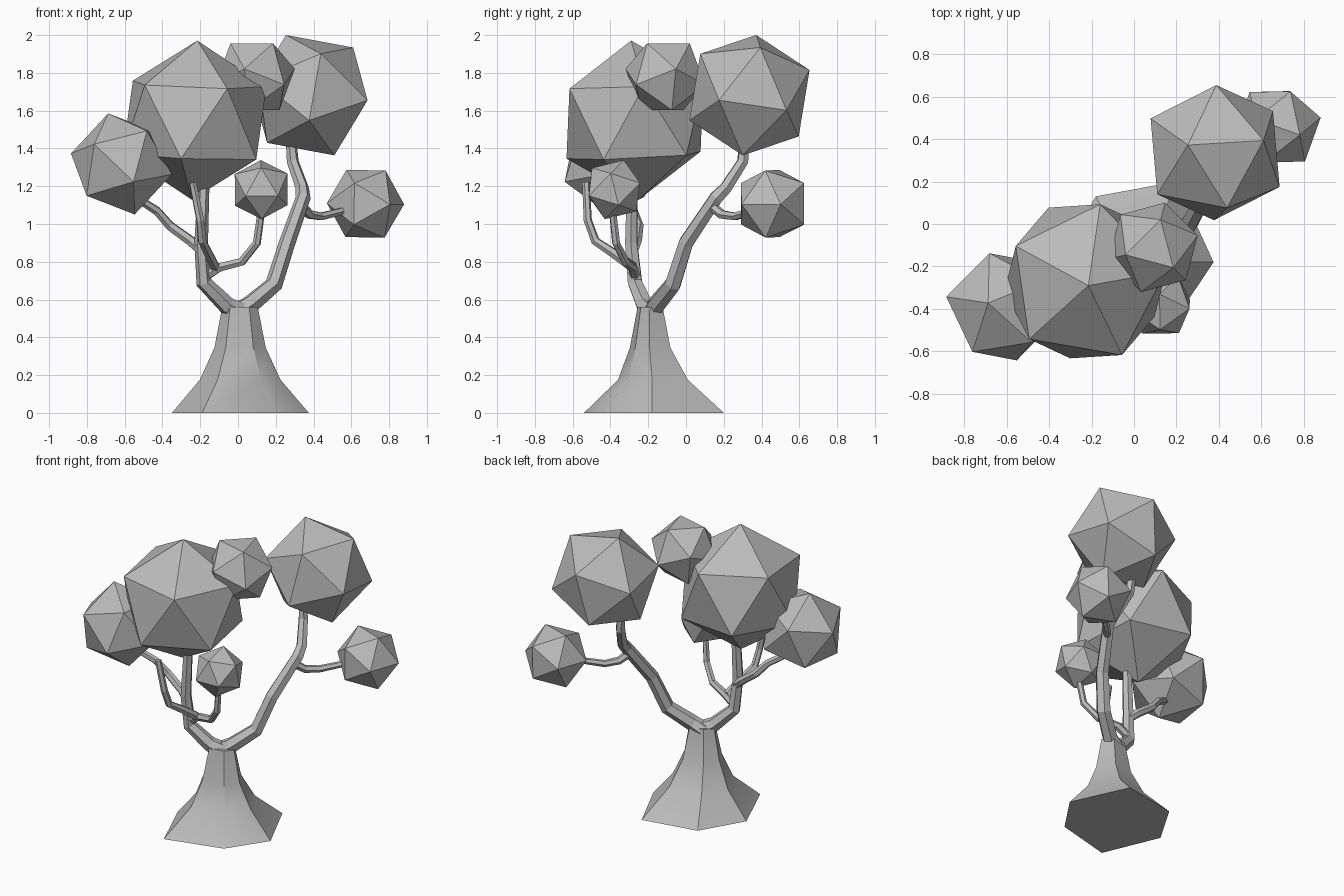
import bpy
import bmesh
from math import radians
from mathutils import Vector, Matrix

cube = bpy.data.objects.get("Cube")
if cube:
    bpy.data.objects.remove(cube, do_unlink=True)

# One plain grey for the whole tree
grey = bpy.data.materials.new("plain_grey")
grey.use_nodes = True
grey.diffuse_color = (0.5, 0.5, 0.5, 1)
grey.node_tree.nodes["Principled BSDF"].inputs["Base Color"].default_value = (0.5, 0.5, 0.5, 1)


def link(name, data):
    data.materials.append(grey)
    obj = bpy.data.objects.new(name, data)
    bpy.context.collection.objects.link(obj)
    return obj


def activate(obj):
    bpy.ops.object.select_all(action='DESELECT')
    obj.select_set(True)
    bpy.context.view_layer.objects.active = obj


def foliage(name, center, radius, corner, neighbour):
    """Icosahedron turned so that two neighbouring corners point the given ways."""
    z = Vector(corner).normalized()
    y = z.cross(Vector(neighbour)).normalized()
    x = y.cross(z)
    turn = Matrix((x, y, z)).transposed().to_4x4()
    bm = bmesh.new()
    bmesh.ops.create_icosphere(bm, subdivisions=1, radius=radius,
                               matrix=Matrix.Translation(center) @ turn)
    mesh = bpy.data.meshes.new(name)
    bm.to_mesh(mesh)
    bm.free()
    link(name, mesh)


def branch(name, start, end, points):
    """Six-sided tapering limb along a path."""
    curve = bpy.data.curves.new(name, 'CURVE')
    curve.dimensions = '3D'
    curve.bevel_depth = 1
    curve.bevel_resolution = 1
    curve.use_fill_caps = True
    spline = curve.splines.new('POLY')
    spline.points.add(len(points) - 1)
    for i, p in enumerate(points):
        spline.points[i].co = (*p, 1)
        spline.points[i].radius = start + (end - start) * i / (len(points) - 1)
    spline.use_smooth = False
    obj = link(name, curve)
    activate(obj)
    bpy.ops.object.convert(target='MESH')


# Trunk: uneven hexagon, flaring towards the ground
corners = [(.365, -.01), (.19, .37), (-.19, .3), (-.36, .01), (-.2, -.37), (.19, -.27)]
rings = [(0, 1, 1, -.17), (.175, .59, .5, -.175), (.345, .375, .29, -.19), (.56, .26, .18, -.19)]
bm = bmesh.new()
loops = [[bm.verts.new((.01 + x * sx, cy + y * sy, z)) for x, y in corners]
         for z, sx, sy, cy in rings]
for low, high in zip(loops, loops[1:]):
    for i in range(6):
        j = (i + 1) % 6
        bm.faces.new((low[i], low[j], high[j], high[i]))
bm.faces.new(loops[0][::-1])
bm.faces.new(loops[-1])
mesh = bpy.data.meshes.new("trunk")
bm.to_mesh(mesh)
bm.free()
activate(link("trunk", mesh))
bpy.ops.object.shade_smooth_by_angle(angle=radians(35))

# Two main limbs
branch("left_limb", .055, .03, [(.02, -.18, .53), (-.06, -.22, .57), (-.18, -.27, .69),
                                (-.195, -.29, .9), (-.18, -.285, 1.25)])
branch("right_limb", .055, .028, [(-.01, -.18, .53), (.06, -.16, .57), (.19, -.07, .68),
                                  (.26, 0, .9), (.345, .16, 1.14), (.34, .21, 1.19),
                                  (.29, .3, 1.33), (.28, .31, 1.45)])

# Side branches
branch("front_branch", .028, .02, [(-.18, -.27, .72), (-.1, -.28, .77), (.02, -.32, .8),
                                   (.1, -.37, .9), (.125, -.39, 1.08)])
branch("inner_branch", .028, .02, [(-.12, -.28, .77), (-.16, -.39, .85), (-.19, -.48, .91),
                                   (-.2, -.52, 1.02), (-.24, -.53, 1.22)])
branch("left_branch", .03, .022, [(-.19, -.28, .86), (-.25, -.26, .91), (-.36, -.25, .99),
                                  (-.43, -.28, 1.07), (-.54, -.33, 1.14)])
branch("right_branch", .028, .02, [(.33, .13, 1.1), (.38, .19, 1.05), (.44, .26, 1.04),
                                   (.56, .36, 1.07)])

# Foliage clumps
foliage("large_foliage", (-.23, -.27, 1.55), .422, (.015, -.02, .42), (-.28, -.285, .15))
foliage("upper_right_foliage", (.382, .336, 1.682), .345, (-.128, .036, .318), (.004, .32, .138))
foliage("left_foliage", (-.617, -.39, 1.318), .277, (-.07, .018, .267), (-.26, .046, .056))
foliage("top_foliage", (.09, -.11, 1.78), .222, (-.13, -.035, .177), (.035, .13, .177))
foliage("front_foliage", (.123, -.38, 1.182), .164, (-.003, .05, .156), (0, -.112, .118))
foliage("right_foliage", (.675, .458, 1.107), .209, (.108, -.039, .179), (-.109, .039, .173))
